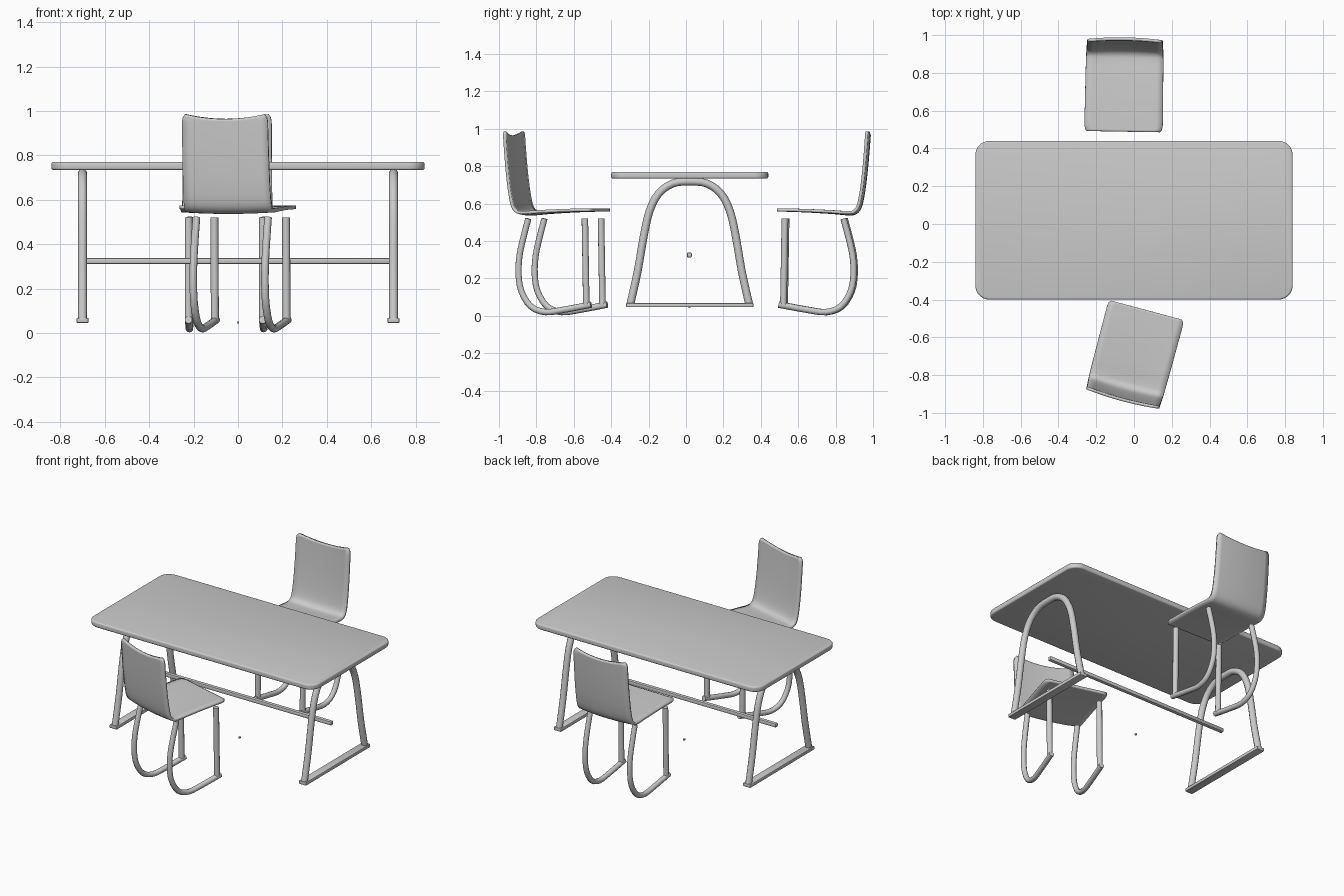
import bpy, bmesh, math
from mathutils import Vector, Matrix

if "Cube" in bpy.data.objects:
    bpy.data.objects.remove(bpy.data.objects["Cube"])

grey = bpy.data.materials.new("light_grey")
grey.diffuse_color = (0.6, 0.6, 0.6, 1)
grey.use_nodes = True
grey.node_tree.nodes["Principled BSDF"].inputs["Base Color"].default_value = grey.diffuse_color


def finish(name, bm, angle=40):
    bmesh.ops.recalc_face_normals(bm, faces=bm.faces)
    me = bpy.data.meshes.new(name)
    bm.to_mesh(me)
    bm.free()
    ob = bpy.data.objects.new(name, me)
    bpy.context.collection.objects.link(ob)
    me.materials.append(grey)
    for o in bpy.context.selected_objects:
        o.select_set(False)
    ob.select_set(True)
    bpy.context.view_layer.objects.active = ob
    bpy.ops.object.shade_smooth_by_angle(angle=math.radians(angle))
    return ob


def smooth_path(pts, n=4):
    """Catmull-Rom curve through the points."""
    p = [Vector(q) for q in pts]
    p = [2 * p[0] - p[1]] + p + [2 * p[-1] - p[-2]]
    out = []
    for a, b, c, d in zip(p, p[1:], p[2:], p[3:]):
        for i in range(n):
            t = i / n
            out.append(0.5 * (2 * b + (c - a) * t + (2 * a - 5 * b + 4 * c - d) * t**2
                              + (3 * b - a - 3 * c + d) * t**3))
    return out + [p[-2]]


def tube(name, yz, x, r, matrix=Matrix(), sides=10):
    """Round tube along a path in a plane of constant x."""
    bm = bmesh.new()
    rings = []
    for i, p in enumerate(yz):
        t = (yz[min(i + 1, len(yz) - 1)] - yz[max(i - 1, 0)]).normalized()
        ring = []
        for k in range(sides):
            a = 2 * math.pi * (k + 0.5) / sides
            q = p + Vector((-t.y, t.x)) * r * math.sin(a)
            ring.append(bm.verts.new(matrix @ Vector((x + r * math.cos(a), q.x, q.y))))
        rings.append(ring)
    for a, b in zip(rings, rings[1:]):
        for k in range(sides):
            bm.faces.new((a[k], a[(k + 1) % sides], b[(k + 1) % sides], b[k]))
    bm.faces.new(rings[0])
    bm.faces.new(rings[-1])
    return finish(name, bm)


def box(name, size, centre, bevel):
    bm = bmesh.new()
    bmesh.ops.create_cube(bm, size=1, matrix=Matrix.Translation(centre) @ Matrix.Diagonal((*size, 1)))
    if bevel:
        bmesh.ops.bevel(bm, geom=bm.edges[:], offset=bevel, segments=2, profile=0.5, affect='EDGES')
    return finish(name, bm)


# Table top: slab with rounded corners and softened rims
bm = bmesh.new()
bmesh.ops.create_cube(bm, size=1, matrix=Matrix.Translation((0, 0.02, 0.752)) @ Matrix.Diagonal((1.68, 0.84, 0.036, 1)))
upright = [e for e in bm.edges if abs(e.verts[0].co.z - e.verts[1].co.z) > 0.01]
bmesh.ops.bevel(bm, geom=upright, offset=0.075, segments=8, profile=0.5, affect='EDGES')
rim = [e for e in bm.edges if abs(e.verts[0].co.z - e.verts[1].co.z) < 0.001]
bmesh.ops.bevel(bm, geom=rim, offset=0.009, segments=3, profile=0.5, affect='EDGES')
finish("table_top", bm)

# Arched table legs on foot bars
half = [(0.318, 0.06), (0.278, 0.24), (0.247, 0.42), (0.215, 0.56), (0.165, 0.655), (0.09, 0.708)]
arch = ([(0.02 - y, z) for y, z in half] + [(0.02, 0.718)]
        + [(0.02 + y, z) for y, z in reversed(half)])
for side, x in (("left", -0.70), ("right", 0.70)):
    tube(side + "_table_arch", smooth_path(arch, 3), x, 0.021)
    box(side + "_foot_bar", (0.054, 0.68, 0.022), (x, 0.02, 0.057), 0.004)

# Stretcher between the arches, and the small loose block below it
box("stretcher", (1.37, 0.026, 0.026), (0, 0.018, 0.325), 0.006)
box("small_block", (0.01, 0.01, 0.01), (0, 0.018, 0.047), 0)

# Chair shapes as (distance behind front edge, height)
shell = [(0.003, 0.566), (0.15, 0.561), (0.3, 0.552), (0.375, 0.545), (0.415, 0.548), (0.443, 0.575),
         (0.46, 0.64), (0.474, 0.74), (0.485, 0.85), (0.494, 0.964)]
rear_leg = [(0.359, 0.52), (0.386, 0.42), (0.408, 0.32), (0.413, 0.22), (0.397, 0.13), (0.345, 0.05),
            (0.265, 0.02), (0.165, 0.032), (0.012, 0.06)]


def chair(name, x, y, angle):
    m = Matrix.Translation((x, y, 0)) @ Matrix.Rotation(angle, 4, 'Z')
    # Seat and back: one bent sheet, dished across its width
    path = smooth_path(shell, 4)
    path.insert(1, path[0].lerp(path[1], 0.3))
    path.insert(-1, path[-1].lerp(path[-2], 0.4))
    bm = bmesh.new()
    rows = []
    cols = 12
    for i, p in enumerate(path):
        t = (path[min(i + 1, len(path) - 1)] - path[max(i - 1, 0)]).normalized()
        nrm = Vector((-t.y, t.x))
        f = i / (len(path) - 1)
        end = min(i, len(path) - 1 - i)
        w = 0.208 - 0.010 * f - (0.014, 0.004, 0)[min(end, 2)]
        row = []
        for k in range(cols + 1):
            u = 2 * k / cols - 1
            q = p + nrm * 0.010 * u * u * min(1, f * 2)
            top = 0.02 * u * u * max(0, (p.y - 0.75) / 0.21)
            row.append(bm.verts.new(m @ Vector((u * w, q.x, q.y + top))))
        rows.append(row)
    for a, b in zip(rows, rows[1:]):
        for k in range(cols):
            bm.faces.new((a[k], a[k + 1], b[k + 1], b[k]))
    ob = finish(name + "_seat_and_back", bm)
    mod = ob.modifiers.new("thickness", 'SOLIDIFY')
    mod.thickness = 0.016
    mod.offset = 0
    # Leg frames
    for side, u in (("left", -0.167), ("right", 0.167)):
        tube(f"{name}_{side}_curved_leg", smooth_path(rear_leg, 3), u, 0.017, m)
        tube(f"{name}_{side}_front_leg", [Vector((0.046, 0.52)), Vector((0.038, 0.055))], u, 0.018, m)


chair("back_chair", -0.056, 0.486, math.radians(-1))
chair("front_chair", 0.067, -0.453, math.radians(180 - 15))
